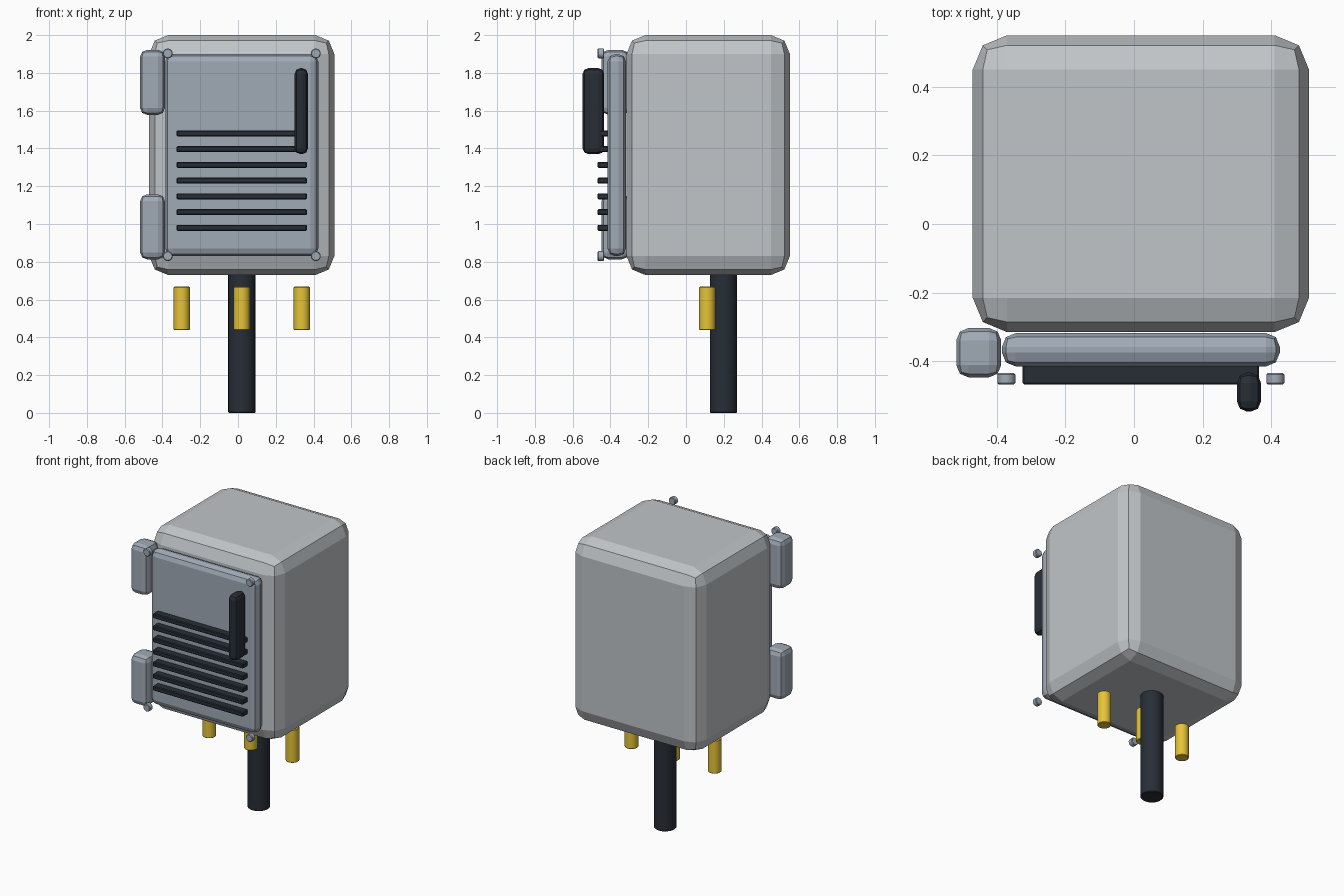
import bpy
from math import radians
from mathutils import Vector

default = bpy.data.objects.get("Cube")
if default:
    bpy.data.objects.remove(default, do_unlink=True)


def make_material(name, rgb, metallic=0.0):
    mat = bpy.data.materials.new(name)
    mat.use_nodes = True
    mat.diffuse_color = (*rgb, 1)
    bsdf = mat.node_tree.nodes["Principled BSDF"]
    bsdf.inputs["Base Color"].default_value = (*rgb, 1)
    bsdf.inputs["Metallic"].default_value = metallic
    return mat


casing = make_material("pale_casing", (0.53, 0.56, 0.58))
steel = make_material("blue_steel", (0.35, 0.40, 0.47))
rubber = make_material("dark_rubber", (0.02, 0.027, 0.037))
brass = make_material("yellow_brass", (0.79, 0.55, 0.04))


def finish(obj, name, mat, bevel, segments):
    obj.name = obj.data.name = name
    obj.data.materials.append(mat)
    mod = obj.modifiers.new("Bevel", "BEVEL")
    mod.width = bevel
    mod.segments = segments
    mod.limit_method = "ANGLE"
    mod.angle_limit = radians(40)
    return obj


def box(name, low, high, mat, bevel, segments=2):
    """Flat-faced bevelled box between two opposite corners."""
    low, high = Vector(low), Vector(high)
    bpy.ops.mesh.primitive_cube_add(size=1, location=(low + high) / 2)
    obj = bpy.context.object
    obj.scale = high - low
    bpy.ops.object.transform_apply(location=False, rotation=False, scale=True)
    return finish(obj, name, mat, bevel, segments)


def rod(name, centre, radius, length, mat, along_y=False):
    """Smooth cylinder standing upright or lying along y."""
    bpy.ops.mesh.primitive_cylinder_add(
        vertices=24, radius=radius, depth=length, location=centre,
        rotation=(radians(90) if along_y else 0, 0, 0))
    bpy.ops.object.shade_smooth_by_angle(angle=radians(30))
    return finish(bpy.context.object, name, mat, 0.004, 1)


MID = 0.02  # centre line of the cabinet

# Cabinet and door panel
box("cabinet_body", (-0.47, -0.315, 0.73), (0.51, 0.55, 2.0), casing, 0.1)
box("door_panel", (-0.385, -0.415, 0.83), (0.425, -0.318, 1.90), steel, 0.04)

# Hinges on the right edge
for label, z in (("lower", 0.985), ("upper", 1.75)):
    box(f"{label}_hinge", (-0.518, -0.447, z - 0.172), (-0.387, -0.303, z + 0.172), steel, 0.036)

# Door handle
box("door_handle", (0.30, -0.547, 1.37), (0.37, -0.433, 1.825), rubber, 0.03)

# Vent slats
for i in range(7):
    z = 0.98 + i * 0.0833
    box(f"vent_slat_{i + 1}", (MID - 0.345, -0.468, z - 0.016),
        (MID + 0.345, -0.408, z + 0.016), rubber, 0.005, 1)

# Screws at the door corners
for side, sx in (("right", -1), ("left", 1)):
    for level, z in (("lower", 0.83), ("upper", 1.903)):
        rod(f"{level}_{side}_screw", (MID + sx * 0.392, -0.451, z), 0.026, 0.034, steel, True)

# Row of brass terminals below the cabinet
for label, offset in (("right", -1), ("middle", 0), ("left", 1)):
    rod(f"{label}_terminal", (MID + offset * 0.318, 0.112, 0.553), 0.043, 0.23, brass)

# Supply cable
rod("supply_cable", (MID, 0.198, 0.38), 0.072, 0.76, rubber)
